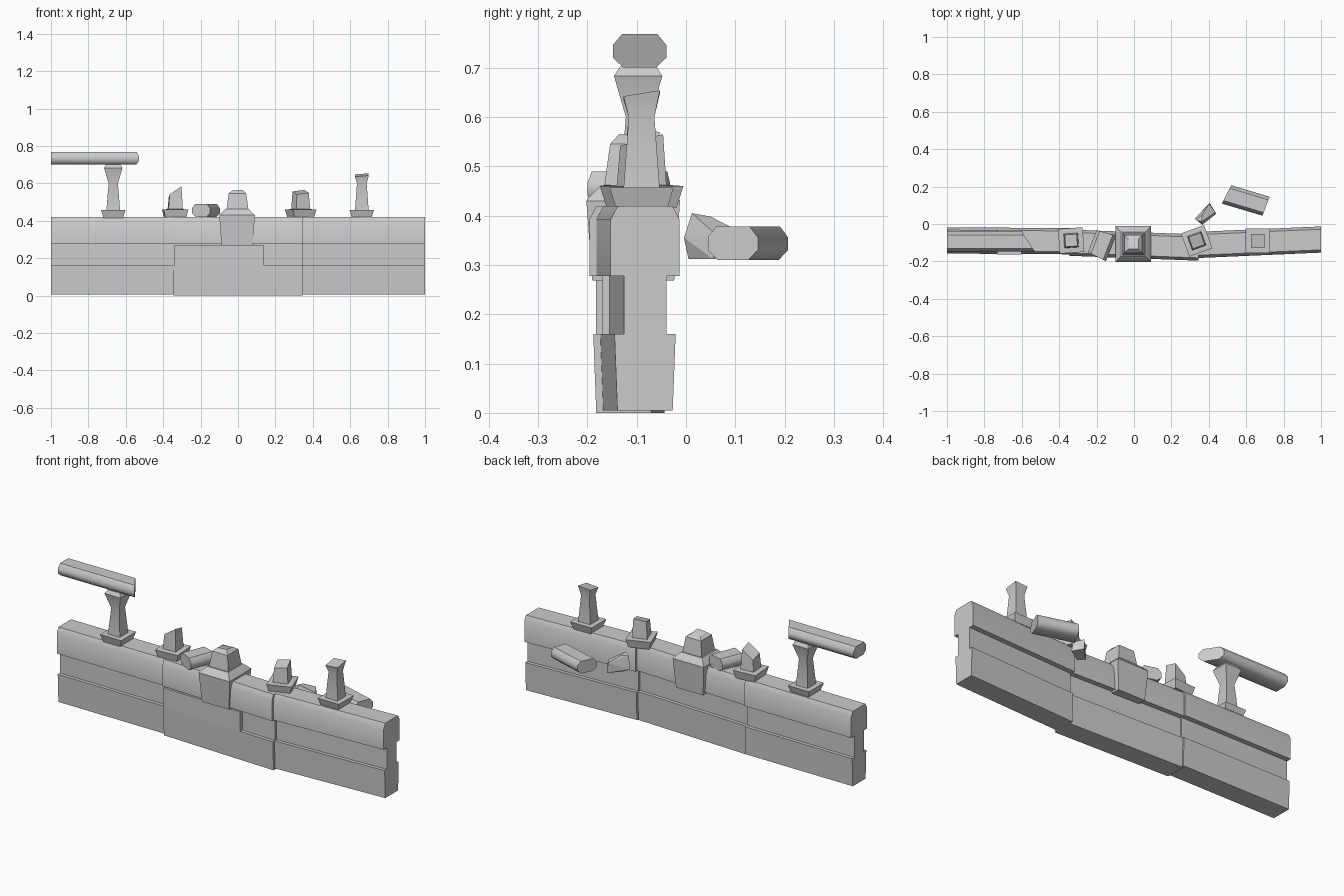
import bpy, bmesh, math
from mathutils import Vector

if "Cube" in bpy.data.objects:
    bpy.data.objects.remove(bpy.data.objects["Cube"])


def finish(name, bm, smooth=50):
    bmesh.ops.recalc_face_normals(bm, faces=bm.faces)
    me = bpy.data.meshes.new(name)
    bm.to_mesh(me)
    bm.free()
    ob = bpy.data.objects.new(name, me)
    bpy.context.collection.objects.link(ob)
    if smooth:
        bpy.ops.object.select_all(action='DESELECT')
        ob.select_set(True)
        bpy.context.view_layer.objects.active = ob
        bpy.ops.object.shade_smooth_by_angle(angle=math.radians(smooth))
    return ob


def loft(name, rings, smooth=50):
    """Skin a list of point rings and cap both ends."""
    bm = bmesh.new()
    vr = [[bm.verts.new(p) for p in r] for r in rings]
    n = len(rings[0])
    for a, b in zip(vr, vr[1:]):
        for i in range(n):
            bm.faces.new((a[i], a[(i + 1) % n], b[(i + 1) % n], b[i]))
    bm.faces.new(vr[0][::-1])
    bm.faces.new(vr[-1])
    return finish(name, bm, smooth)


# Wall half profile: (half thickness, height)
HALF = [(.056, .005), (.062, .16), (.043, .16), (.043, .278),
        (.07, .278), (.07, .392), (.055, .42)]


def wall(name, x0, y0, x1, y1, drop=0):
    def ring(x, y):
        h = [(w, z - drop if z < .01 else z) for w, z in HALF]
        return [(x, y - w, z) for w, z in h] + [(x, y + w, z) for w, z in reversed(h)]
    return loft(name, [ring(x0, y0), ring(x1, y1)])


wall("wall_left", -1, -.088, -.34, -.092)
wall("wall_middle", -.345, -.1, .345, -.126, .005)
wall("wall_right", .34, -.112, 1, -.083)

# Stone infill left in the front groove of the middle section
loft("groove_infill", [
    [(x, f, .16), (x, f, .268), (x, f + .06, .268), (x, f + .06, .16)]
    for x, f in ((-.34, -.166), (.14, -.182))], 0)


def column(name, x, y, rings, rot=0, tilt=(0, 0)):
    """Stack of square rings (half width, z); the last one is a tilted break."""
    c, s = math.cos(math.radians(rot)), math.sin(math.radians(rot))
    out = []
    for k, (w, z) in enumerate(rings):
        t = tilt if k == len(rings) - 1 else (0, 0)
        out.append([(x + w * (i * c - j * s), y + w * (i * s + j * c),
                     z + i * t[0] + j * t[1])
                    for i, j in ((-1, -1), (1, -1), (1, 1), (-1, 1))])
    return loft(name, out, 30)


BASE = [(.055, .415), (.066, .46), (.045, .462)]

# Balusters: one whole, three snapped off
for name, x, y, rot, tilt, shaft in (
    ("baluster_whole", -.667, -.097, 0, (0, 0),
     [(.037, .462), (.025, .6), (.049, .683), (.037, .702)]),
    ("baluster_broken_tall", .662, -.09, 0, (.003, .006),
     [(.037, .462), (.026, .6), (.037, .645)]),
    ("baluster_broken_low_left", -.336, -.088, 4, (.022, -.008),
     [(.039, .462), (.032, .555)]),
    ("baluster_broken_low_right", .335, -.09, 20, (.004, .008),
     [(.04, .462), (.034, .553)]),
):
    base = [(.055, .415), (.063, .435), (.049, .459)] if x < -.5 or x > .5 else BASE
    if abs(x) > .5:
        base = [(.052, .415), (.065, .457)]
    column(name + "_base", x, y, base, rot)
    column(name + "_shaft", x, y, [(shaft[0][0], .45)] + shaft[1:], rot, tilt)

# Central pier, straddling the wall, with its broken post
column("pier_block", -.005, -.107, [(.083, .268), (.095, .43), (.09, .437), (.065, .462)])
column("pier_broken_post", -.003, -.107, [(.06, .45), (.047, .545), (.028, .56)], 0, (.002, -.004))


def rail(name, a, b, z0, cut0=0, cut1=0):
    """Eight-sided handrail length between two plan points, with skewed ends."""
    a, b = Vector((*a, 0)), Vector((*b, 0))
    d = (b - a).normalized()
    side = Vector((-d.y, d.x, 0))
    sec = [(-.033, 0), (.033, 0), (.054, .02), (.054, .046),
           (.036, .068), (-.036, .068), (-.054, .046), (-.054, .02)]
    return loft(name, [[p + side * u + d * (cut * u / .054) + Vector((0, 0, z0 + v))
                        for u, v in sec] for p, cut in ((a, cut0), (b, cut1))], 50)


rail("handrail", (-1, -.094), (-.565, -.094), .70, 0, -.035)
rail("fallen_rail_on_wall", (-.148, -.048), (-.198, -.175), .421, -.005, .005)
rail("fallen_rail_behind", (.495, .158), (.706, .095), .31, .01, .004)

# Loose broken shaft piece behind the wall
bm = bmesh.new()
for p in ((.325, .03, .32), (.36, .005, .312), (.335, .02, .39), (.365, -.004, .355),
          (.36, .012, .405), (.44, .055, .312), (.405, .112, .312), (.435, .062, .36),
          (.402, .108, .368), (.35, .05, .312), (.365, .05, .398)):
    bm.verts.new(p)
bmesh.ops.convex_hull(bm, input=bm.verts)
bmesh.ops.dissolve_limit(bm, angle_limit=.1, verts=bm.verts, edges=bm.edges)
finish("fallen_shaft_piece", bm, 0)
